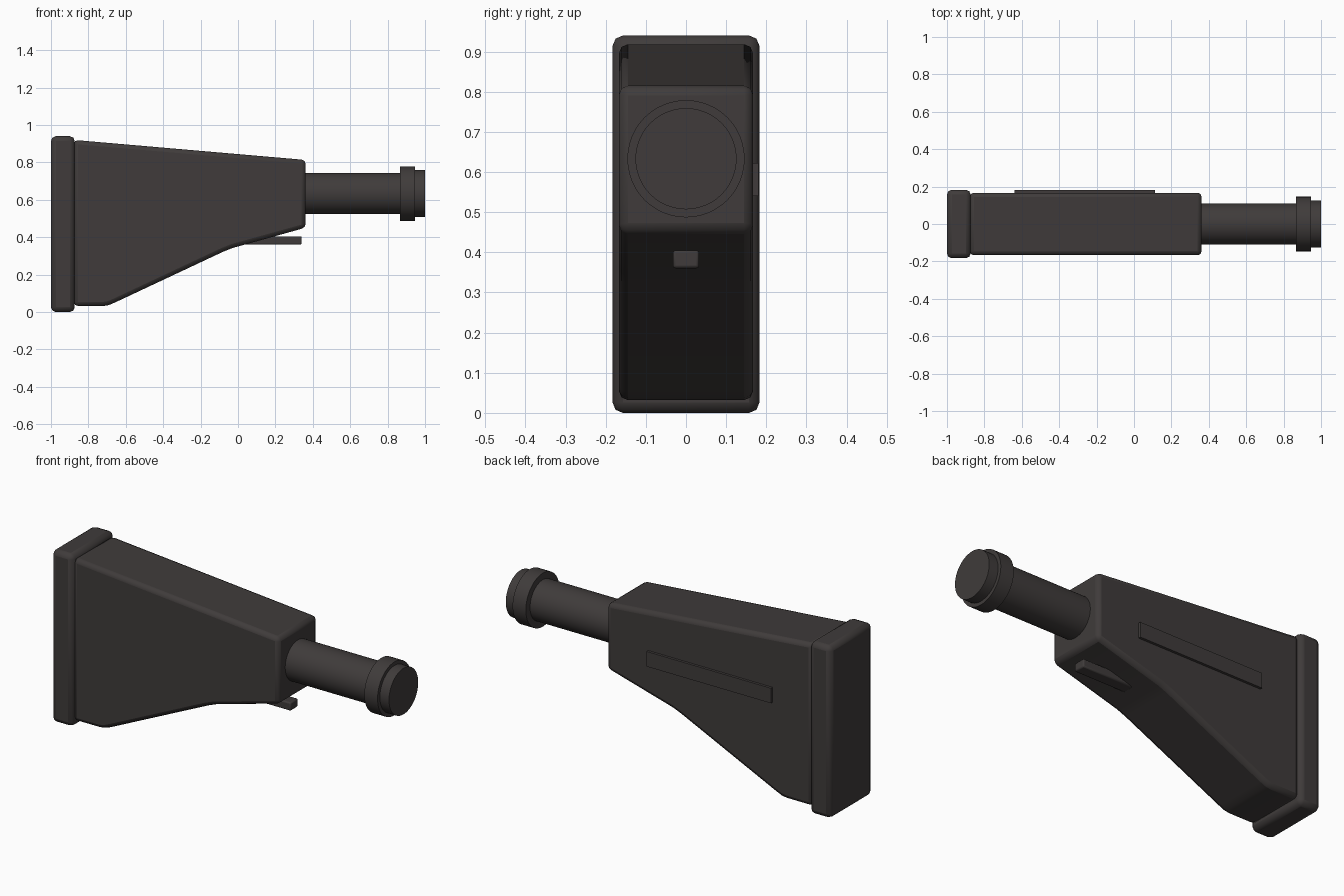
import bpy, bmesh, math
from mathutils import Matrix

if "Cube" in bpy.data.objects:
    bpy.data.objects.remove(bpy.data.objects["Cube"])

mat = bpy.data.materials.new("dark_polymer")
mat.diffuse_color = (0.05, 0.044, 0.043, 1)
mat.use_nodes = True
mat.node_tree.nodes["Principled BSDF"].inputs["Base Color"].default_value = mat.diffuse_color


def finish(name, bm, bevel=0, segments=2):
    bmesh.ops.recalc_face_normals(bm, faces=bm.faces)
    me = bpy.data.meshes.new(name)
    bm.to_mesh(me)
    bm.free()
    me.materials.append(mat)
    ob = bpy.data.objects.new(name, me)
    bpy.context.collection.objects.link(ob)
    if bevel:
        m = ob.modifiers.new("bevel", 'BEVEL')
        m.width = bevel
        m.segments = segments
        m.limit_method = 'ANGLE'
        m.angle_limit = math.radians(40)
    bpy.ops.object.select_all(action='DESELECT')
    ob.select_set(True)
    bpy.context.view_layer.objects.active = ob
    bpy.ops.object.shade_smooth_by_angle(angle=math.radians(35))
    return ob


def extrude_profile(name, pts, y0, y1, bevel=0, segments=2):
    """Side profile in x, z extruded across y."""
    bm = bmesh.new()
    face = bm.faces.new([bm.verts.new((x, y0, z)) for x, z in pts])
    ext = bmesh.ops.extrude_face_region(bm, geom=[face])
    verts = [v for v in ext['geom'] if isinstance(v, bmesh.types.BMVert)]
    bmesh.ops.translate(bm, verts=verts, vec=(0, y1 - y0, 0))
    return finish(name, bm, bevel, segments)


def box(name, x0, x1, y0, y1, z0, z1, bevel=0, segments=2):
    return extrude_profile(name, [(x0, z0), (x1, z0), (x1, z1), (x0, z1)],
                           y0, y1, bevel, segments)


def rod(name, x0, x1, r, z=0.633, sides=48):
    bm = bmesh.new()
    m = Matrix.Translation(((x0 + x1) / 2, 0, z)) @ Matrix.Rotation(math.pi / 2, 4, 'Y')
    bmesh.ops.create_cone(bm, cap_ends=True, segments=sides, radius1=r, radius2=r,
                          depth=x1 - x0, matrix=m)
    return finish(name, bm)


# tapered stock body
extrude_profile("stock_body", [
    (-0.878, 0.032), (-0.72, 0.032), (-0.69, 0.037), (-0.655, 0.052),
    (-0.08, 0.322), (-0.03, 0.342), (0.362, 0.451),
    (0.362, 0.813), (-0.878, 0.92)], -0.167, 0.167, 0.022, 2)

# shoulder pad
box("butt_pad", -1.0, -0.873, -0.183, 0.183, 0.0, 0.94, 0.026, 2)

# buffer tube with collar and end plug
rod("buffer_tube", 0.33, 0.88, 0.11)
rod("tube_collar", 0.865, 0.945, 0.146)
rod("tube_end_plug", 0.93, 1.0, 0.126)

# adjustment lever under the body
box("adjust_lever", 0.03, 0.34, -0.033, 0.033, 0.36, 0.405, 0.007, 2)

# raised strip on the back side
box("side_strip", -0.64, 0.112, 0.15, 0.181, 0.54, 0.622)
